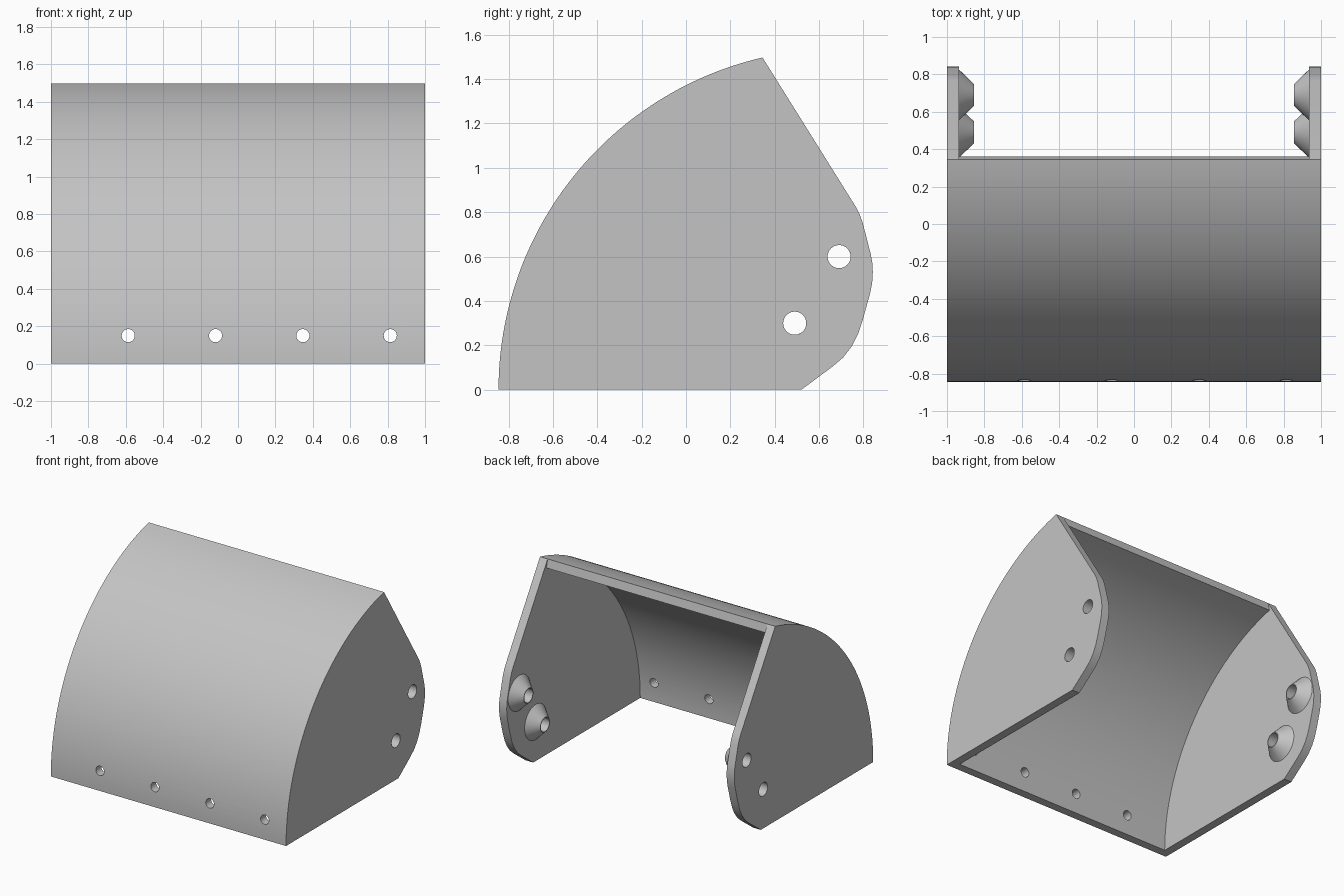
import bpy, bmesh
from math import sin, cos, atan2, pi, radians
from mathutils import Matrix

cube = bpy.data.objects.get("Cube")
if cube:
    bpy.data.objects.remove(cube, do_unlink=True)

grey = bpy.data.materials.new("light_grey")
grey.use_nodes = True
colour = (0.55, 0.55, 0.55, 1)
grey.diffuse_color = colour
grey.node_tree.nodes["Principled BSDF"].inputs["Base Color"].default_value = colour

WALL = 0.065
INNER = 1 - WALL
CENTRE_Y, RADIUS = 0.692, 1.537
TOP = (0.345, 1.497)
SWEEP = atan2(TOP[1], CENTRE_Y - TOP[0])
PIVOTS = [(0.69, 0.60), (0.49, 0.30)]
HOLE = 0.052


def add_object(name, bm):
    bmesh.ops.recalc_face_normals(bm, faces=bm.faces)
    mesh = bpy.data.meshes.new(name)
    bm.to_mesh(mesh)
    bm.free()
    mesh.materials.append(grey)
    obj = bpy.data.objects.new(name, mesh)
    bpy.context.collection.objects.link(obj)
    return obj


def extrude_profile(name, points, x0, x1):
    """Extrude a (y, z) outline along x."""
    bm = bmesh.new()
    face = bm.faces.new([bm.verts.new((x0, y, z)) for y, z in points])
    ext = bmesh.ops.extrude_face_region(bm, geom=[face])
    moved = [v for v in ext["geom"] if isinstance(v, bmesh.types.BMVert)]
    bmesh.ops.translate(bm, verts=moved, vec=(x1 - x0, 0, 0))
    return add_object(name, bm)


def arc(radius, steps=56):
    angles = [SWEEP * i / steps for i in range(steps + 1)]
    return [(CENTRE_Y - radius * cos(a), radius * sin(a)) for a in angles]


def drill(obj, centres, radius, axis):
    """Cut round holes along the given axis, then discard the cutter."""
    bm = bmesh.new()
    turn = Matrix.Rotation(pi / 2, 4, axis)
    for c in centres:
        bmesh.ops.create_cone(bm, cap_ends=True, segments=32, radius1=radius,
                              radius2=radius, depth=0.4,
                              matrix=Matrix.Translation(c) @ turn)
    cutter = add_object("hole_cutter", bm)
    cutter.hide_render = True
    mod = obj.modifiers.new("holes", "BOOLEAN")
    mod.operation = "DIFFERENCE"
    mod.solver = "EXACT"
    mod.object = cutter
    bpy.context.view_layer.objects.active = obj
    bpy.ops.object.modifier_apply(modifier=mod.name)
    bpy.data.objects.remove(cutter, do_unlink=True)


def boss(name, side, y, z, segments=40):
    """Hollow tapered boss on the inner face of a side plate."""
    section = [(0.135, INNER), (0.058, INNER - 0.08), (HOLE, INNER - 0.08), (HOLE, INNER)]
    bm = bmesh.new()
    rings = []
    for r, x in section:
        angles = [2 * pi * i / segments for i in range(segments)]
        rings.append([bm.verts.new((side * x, y + r * cos(a), z + r * sin(a))) for a in angles])
    for a, b in zip(rings, rings[1:]):
        for i in range(segments):
            j = (i + 1) % segments
            bm.faces.new((a[i], a[j], b[j], b[i]))
    return add_object(name, bm)


parts = []

# Curved front shell with its row of screw holes
shell = extrude_profile("curved_shell", arc(RADIUS) + arc(RADIUS - WALL)[::-1], -INNER, INNER)
drill(shell, [(-0.587 + 0.467 * i, -0.83, 0.15) for i in range(4)], 0.035, "X")
parts.append(shell)

# Side plates with rounded rear lobe, pivot holes and bosses
rear = [(0.765, 0.825), (0.783, 0.79), (0.797, 0.75), (0.833, 0.61), (0.840, 0.57),
        (0.842, 0.53), (0.839, 0.48), (0.83, 0.435), (0.797, 0.316), (0.775, 0.25),
        (0.747, 0.195), (0.708, 0.145), (0.66, 0.104), (0.52, 0)]
for label, side in (("left", 1), ("right", -1)):
    plate = extrude_profile(label + "_side_plate", arc(RADIUS) + rear, side * INNER, side)
    drill(plate, [(side, y, z) for y, z in PIVOTS], HOLE, "Y")
    parts.append(plate)
    for level, (y, z) in zip(("upper", "lower"), PIVOTS):
        parts.append(boss(f"{label}_{level}_boss", side, y, z))

# Smooth curves, keep edges crisp
bpy.ops.object.select_all(action="DESELECT")
for obj in parts:
    obj.select_set(True)
bpy.context.view_layer.objects.active = shell
bpy.ops.object.shade_smooth_by_angle(angle=radians(30))
